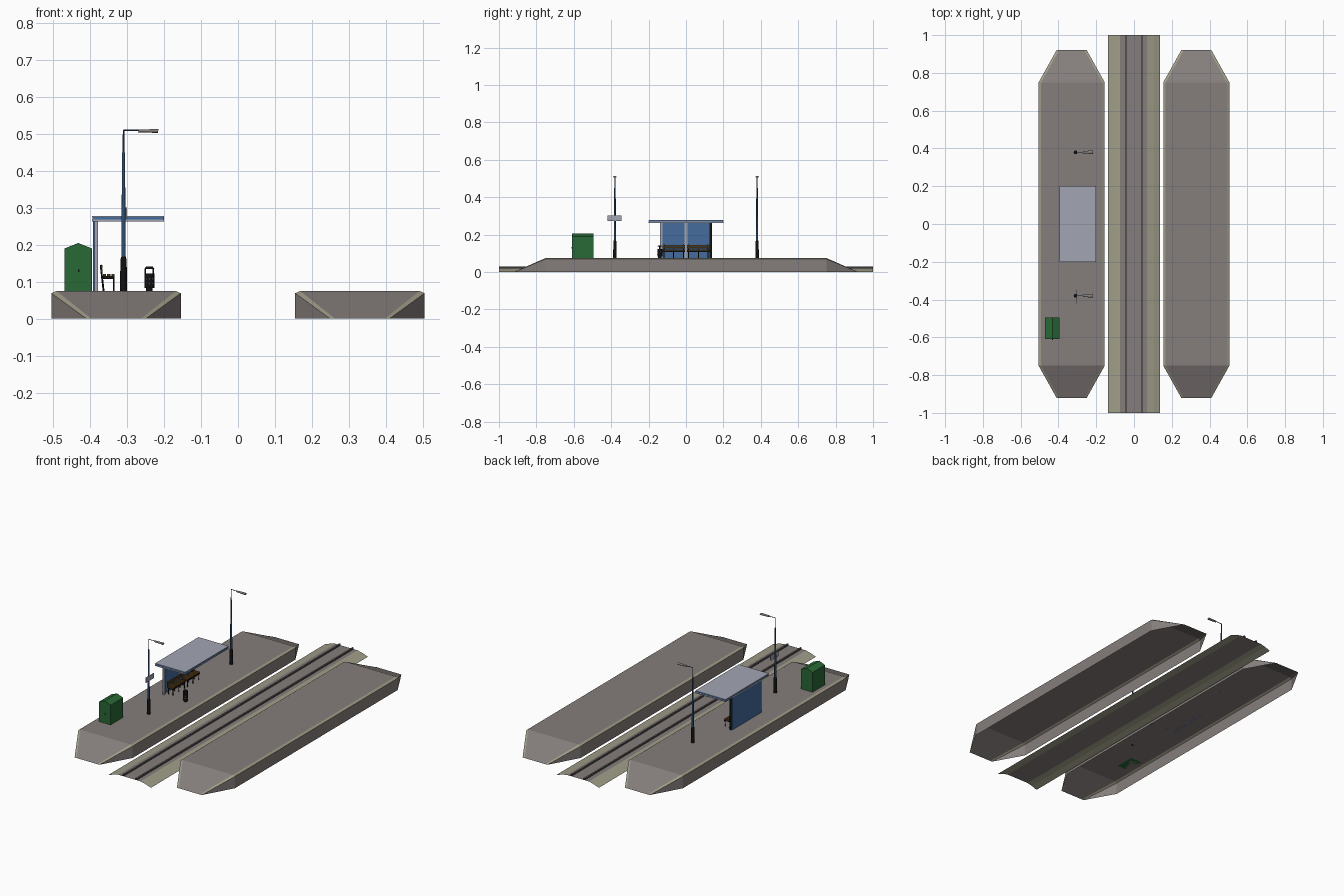
import bpy, bmesh, math
from mathutils import Matrix, Vector

if "Cube" in bpy.data.objects:
    bpy.data.objects.remove(bpy.data.objects["Cube"])


def mat(name, r, g, b):
    m = bpy.data.materials.new(name)
    m.diffuse_color = (r, g, b, 1)
    m.use_nodes = True
    m.node_tree.nodes["Principled BSDF"].inputs["Base Color"].default_value = m.diffuse_color
    return m


CONCRETE = mat("concrete grey", 0.235, 0.21, 0.2)
BEIGE = mat("beige gravel", 0.35, 0.335, 0.245)
STEEL = mat("dark steel", 0.07, 0.065, 0.065)
BLACK = mat("black iron", 0.006, 0.006, 0.007)
NAVY = mat("navy paint", 0.03, 0.08, 0.17)
BLUE = mat("blue panel", 0.06, 0.15, 0.34)
PALE = mat("pale grey metal", 0.36, 0.38, 0.45)
GREEN = mat("green paint", 0.022, 0.14, 0.035)
WOOD = mat("brown wood", 0.13, 0.06, 0.01)


def finish(name, bm, *mats):
    me = bpy.data.meshes.new(name)
    bm.to_mesh(me)
    bm.free()
    ob = bpy.data.objects.new(name, me)
    bpy.context.collection.objects.link(ob)
    for m in mats:
        me.materials.append(m)
    return ob


def box(name, x0, x1, y0, y1, z0, z1, m):
    bm = bmesh.new()
    t = Matrix.Translation(((x0 + x1) / 2, (y0 + y1) / 2, (z0 + z1) / 2))
    s = Matrix.Diagonal((x1 - x0, y1 - y0, z1 - z0, 1))
    bmesh.ops.create_cube(bm, size=1, matrix=t @ s)
    return finish(name, bm, m)


def rod(name, a, b, r1, r2, m, n=12):
    """Round bar from a to b."""
    a, b = Vector(a), Vector(b)
    d = b - a
    rot = d.to_track_quat('Z', 'Y').to_matrix().to_4x4()
    bm = bmesh.new()
    bmesh.ops.create_cone(bm, cap_ends=True, segments=n, radius1=r1, radius2=r2,
                          depth=d.length, matrix=Matrix.Translation((a + b) / 2) @ rot)
    for f in bm.faces:
        f.smooth = len(f.verts) == 4
    for e in bm.edges:
        e.smooth = all(f.smooth for f in e.link_faces)
    return finish(name, bm, m)


def loft(name, rings, strip_mats, *mats):
    """Open sheet through equal-length point rings, one material per strip."""
    bm = bmesh.new()
    vs = [[bm.verts.new(p) for p in r] for r in rings]
    for a, b in zip(vs, vs[1:]):
        for i, mi in enumerate(strip_mats):
            f = bm.faces.new((a[i], a[i + 1], b[i + 1], b[i]))
            f.material_index = mi
    bmesh.ops.remove_doubles(bm, verts=bm.verts, dist=1e-5)
    bmesh.ops.recalc_face_normals(bm, faces=bm.faces)
    if sum(f.normal.z * f.calc_area() for f in bm.faces) < 0:
        bmesh.ops.reverse_faces(bm, faces=bm.faces)
    return finish(name, bm, *mats)


# Platforms: open-bottomed shells with ramped ends and a beige kerb
for side, cx in (("left", -0.33), ("right", 0.33)):
    rings = []
    for y, w, z in ((-0.92, 0.08, 0), (-0.75, 0.175, 0.075), (0.75, 0.175, 0.075), (0.92, 0.08, 0)):
        k = max(z - 0.006, 0)
        half = [(w, 0), (w, k), (w - 0.013, z)]
        prof = [(-x, h) for x, h in half] + half[::-1]
        rings.append([(cx + x, y, h) for x, h in prof])
    loft(side + "_platform", rings, [0, 1, 0, 1, 0], CONCRETE, BEIGE)

# Track: gravel mound, grey bed and two rails, all open-ended
def along_track(name, prof, strip_mats, *mats):
    return loft(name, [[(x, y, z) for x, z in prof] for y in (-1, 1)], strip_mats, *mats)


along_track("track_bed",
            [(-0.138, 0), (-0.105, 0.012), (-0.074, 0.02), (0.07, 0.02), (0.105, 0.012), (0.138, 0)],
            [0, 0, 1, 0, 0], BEIGE, CONCRETE)
for side, x in (("left", -0.042), ("right", 0.042)):
    along_track(side + "_rail", [(x - 0.004, 0.02), (x - 0.004, 0.03), (x + 0.004, 0.03), (x + 0.004, 0.02)],
                [0, 1, 0], STEEL, CONCRETE)

G = 0.075  # platform surface

# Shelter
box("roof_underside", -0.395, -0.2, -0.2, 0.2, 0.263, 0.269, PALE)
box("roof_fascia", -0.394, -0.201, -0.199, 0.199, 0.269, 0.276, BLUE)
box("roof_top", -0.395, -0.2, -0.2, 0.2, 0.276, 0.278, PALE)
box("shelter_back_panel", -0.393, -0.387, -0.135, 0.135, G, 0.263, BLUE)
for n, y in (("front", -0.133), ("middle", 0), ("rear", 0.133)):
    box("shelter_post_" + n, -0.388, -0.379, y - 0.007, y + 0.007, G, 0.263, BLACK if n == "rear" else PALE)

# Two benches
for n, c in (("front", -0.066), ("rear", 0.066)):
    y0, y1 = c - 0.06, c + 0.06
    for i in range(3):
        x = -0.366 + i * 0.0115
        box(f"{n}_bench_seat_slat_{i}", x, x + 0.009, y0, y1, 0.116, 0.121, WOOD)
    for i in range(2):
        z = 0.125 + i * 0.011
        box(f"{n}_bench_back_slat_{i}", -0.371, -0.367, y0, y1, z, z + 0.009, WOOD)
    for i, y in enumerate((y0 + 0.008, c, y1 - 0.008)):
        rod(f"{n}_bench_back_leg_{i}", (-0.364, y, G), (-0.372, y, 0.146), 0.0025, 0.0025, BLACK, 6)
        rod(f"{n}_bench_front_leg_{i}", (-0.336, y, G), (-0.336, y, 0.12), 0.0025, 0.0025, BLACK, 6)
        box(f"{n}_bench_bracket_{i}", -0.366, -0.334, y - 0.003, y + 0.003, 0.108, 0.116, BLACK)
    box(n + "_bench_rail", -0.338, -0.334, y0, y1, 0.107, 0.114, BLACK)

# Street lamps
for n, y in (("front", -0.38), ("rear", 0.38)):
    x = -0.31
    rod(n + "_lamp_base", (x, y, G), (x, y, 0.16), 0.0095, 0.0085, BLACK)
    rod(n + "_lamp_collar", (x, y, 0.16), (x, y, 0.168), 0.0085, 0.006, BLACK)
    rod(n + "_lamp_pole", (x, y, 0.168), (x, y, 0.45), 0.006, 0.004, NAVY)
    rod(n + "_lamp_upper_pole", (x, y, 0.45), (x, y, 0.511), 0.0025, 0.002, NAVY, 8)
    rod(n + "_lamp_arm", (x, y, 0.51), (-0.265, y, 0.51), 0.0018, 0.0018, NAVY, 8)
    # flattened tapered lamp head
    head = rod(n + "_lamp_head", (-0.27, y, 0.509), (-0.216, y, 0.508), 0.007, 0.0095, CONCRETE, 10)
    for v in head.data.vertices:
        v.co.z = 0.5085 + (v.co.z - 0.5085) * 0.55

# Sign plate on the front lamp
box("sign_plate", -0.304, -0.301, -0.42, -0.346, 0.272, 0.301, PALE)

# Green cabinet with gabled top
bm = bmesh.new()
prof = [(-0.47, G), (-0.395, G), (-0.395, 0.19), (-0.4325, 0.205), (-0.47, 0.19)]
f = bm.faces.new([bm.verts.new((x, -0.61, z)) for x, z in prof])
ext = bmesh.ops.extrude_face_region(bm, geom=[f])
bmesh.ops.translate(bm, vec=(0, 0.115, 0), verts=[v for v in ext["geom"] if isinstance(v, bmesh.types.BMVert)])
bmesh.ops.recalc_face_normals(bm, faces=bm.faces)
finish("cabinet", bm, GREEN)
box("cabinet_handle", -0.433, -0.429, -0.613, -0.61, 0.126, 0.133, BLACK)

# Litter bin
bx, by = -0.24, -0.14
rod("bin_foot", (bx, by, G), (bx, by, 0.085), 0.009, 0.009, BLACK)
rod("bin_body", (bx, by, 0.083), (bx, by, 0.122), 0.0135, 0.0135, BLACK, 16)
rod("bin_lid", (bx, by, 0.135), (bx, by, 0.141), 0.0135, 0.009, BLACK, 16)
for i in (-1, 1):
    box(f"bin_upright_{i + 1}", bx + i * 0.011 - 0.002, bx + i * 0.011 + 0.002, by - 0.004, by + 0.004, 0.12, 0.136, BLACK)
for i in range(10):
    a = math.tau * (i + 0.5) / 10
    for z in (0.096, 0.108):
        p = Vector((math.cos(a), math.sin(a), 0))
        c = Vector((bx, by, z))
        rod("bin_dot", c + p * 0.013, c + p * 0.0139, 0.0014, 0.0014, PALE, 6)
